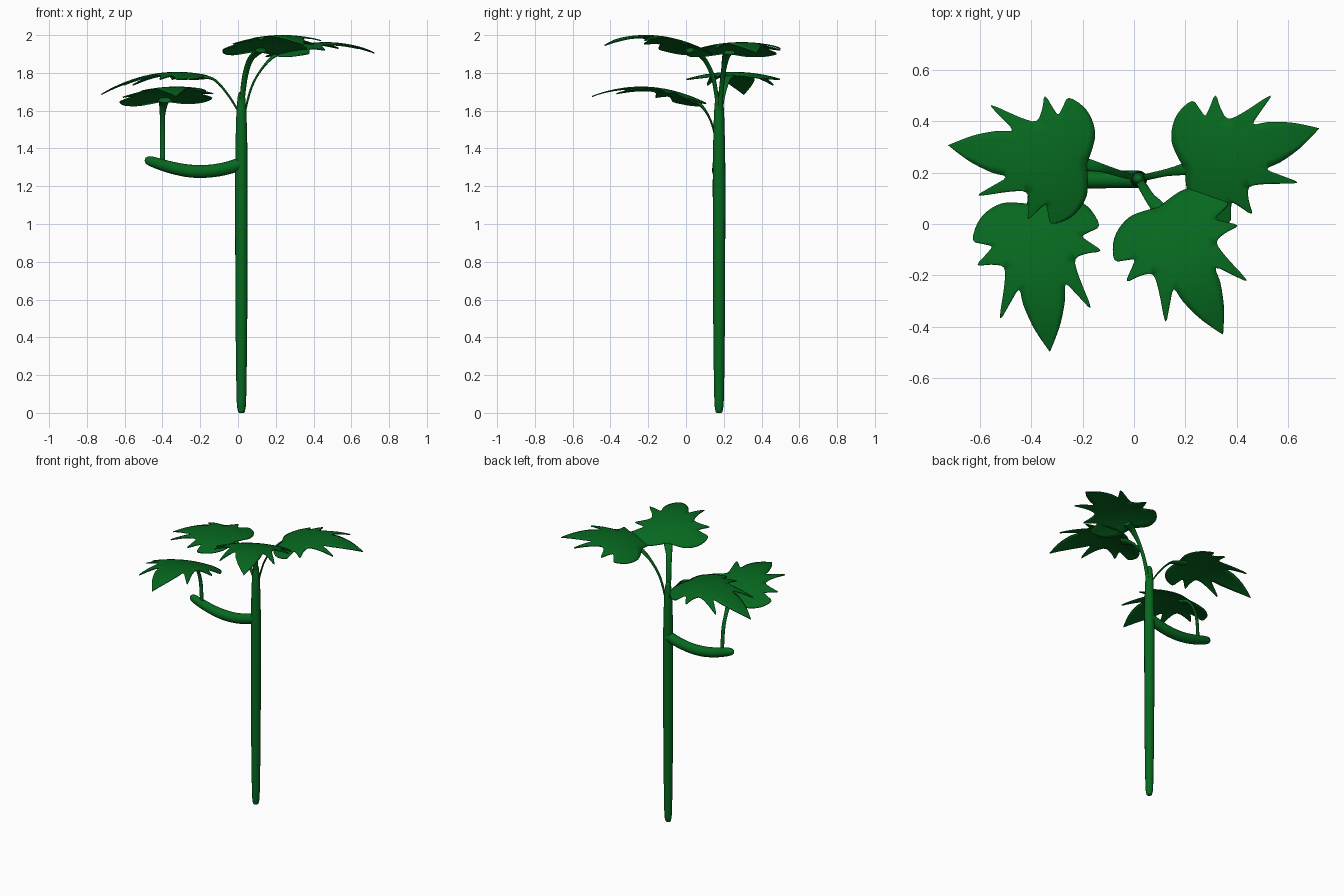
import bpy, bmesh, math
from mathutils import Vector

if "Cube" in bpy.data.objects:
    bpy.data.objects.remove(bpy.data.objects["Cube"])

green = bpy.data.materials.new("leaf_green")
green.diffuse_color = (0.002, 0.14, 0.014, 1)
green.use_nodes = True
green.node_tree.nodes["Principled BSDF"].inputs["Base Color"].default_value = green.diffuse_color


def finish(name, bm, angle):
    bmesh.ops.recalc_face_normals(bm, faces=bm.faces)
    me = bpy.data.meshes.new(name)
    bm.to_mesh(me)
    bm.free()
    me.materials.append(green)
    ob = bpy.data.objects.new(name, me)
    bpy.context.collection.objects.link(ob)
    bpy.ops.object.select_all(action='DESELECT')
    ob.select_set(True)
    bpy.context.view_layer.objects.active = ob
    bpy.ops.object.shade_smooth_by_angle(angle=math.radians(angle))
    return ob


def spline(pts, n):
    """Catmull-Rom samples through points."""
    p = [Vector(q) for q in pts]
    p = [2 * p[0] - p[1]] + p + [2 * p[-1] - p[-2]]
    out = []
    for i in range(1, len(p) - 2):
        a, b, c, d = p[i - 1:i + 3]
        for k in range(n):
            t = k / n
            out.append(0.5 * (2 * b + (c - a) * t + (2 * a - 5 * b + 4 * c - d) * t * t
                              + (3 * b - a - 3 * c + d) * t ** 3))
    return out + [p[-2]]


def tube(name, pts, flat=1.0, steps=4, sides=16):
    """Sweep an oval along (x, y, z, half width) points."""
    s = spline(pts, steps)
    c = [Vector(p[:3]) for p in s]
    run = c[-1] - c[0]
    side = Vector((-run.y, run.x, 0))
    side = side.normalized() if side.length > 1e-4 else Vector((1, 0, 0))
    bm = bmesh.new()
    rings = []
    for i, p in enumerate(c):
        tan = (c[min(i + 1, len(c) - 1)] - c[max(i - 1, 0)]).normalized()
        up = tan.cross(side).normalized()
        r = s[i][3]
        rings.append([bm.verts.new(p + side * r * math.cos(a) + up * r * flat * math.sin(a))
                      for a in (2 * math.pi * k / sides for k in range(sides))])
    for r0, r1 in zip(rings, rings[1:]):
        for k in range(sides):
            j = (k + 1) % sides
            bm.faces.new((r0[k], r0[j], r1[j], r1[k]))
    bm.faces.new(rings[0])
    bm.faces.new(rings[-1])
    return finish(name, bm, 60)


# half outline of the lobed leaf: distance along midrib, distance sideways
HALF = [(-.005, .0), (-.018, .06), (-.022, .12), (.0, .178), (.04, .222), (.1, .247),
        (.118, .212), (.132, .178), (.155, .198), (.194, .241), (.198, .19), (.215, .14),
        (.28, .146), (.4, .178), (.352, .135), (.303, .092), (.36, .082), (.44, .056),
        (.5, .026), (.545, 0)]


def leaf(name, base, tip, bulge, roll=0.0):
    base, tip = Vector(base), Vector(tip)
    d = tip - base
    n = Vector((-d.y, d.x, 0)).normalized()
    half = spline(HALF, 3)
    outline = half + [Vector((p.x, -p.y)) for p in reversed(half[1:-1])]
    # flat outline, divided, then arched into an umbrella shape
    bm = bmesh.new()
    face = bm.faces.new([bm.verts.new((p.x, p.y, 0)) for p in outline])
    bmesh.ops.triangulate(bm, faces=[face])
    bmesh.ops.subdivide_edges(bm, edges=[e for e in bm.edges if not e.is_boundary],
                              cuts=5, use_grid_fill=True)
    bmesh.ops.triangulate(bm, faces=bm.faces)
    bmesh.ops.beautify_fill(bm, faces=bm.faces, edges=bm.edges)
    for v in bm.verts:
        t, w = v.co.x / .545, v.co.y
        z = bulge * 4 * t * (1 - t) - .6 * w * w + roll * w
        v.co = base + d * t + n * w + Vector((0, 0, z))
    ob = finish(name, bm, 60)
    mod = ob.modifiers.new("thickness", 'SOLIDIFY')
    mod.thickness = .006
    mod.offset = 0


# trunk and side branch
X, Y = .018, .175
tube("trunk", [(X, Y, z, r) for z, r in [(0, .012), (.015, .02), (.1, .026), (.5, .031),
     (1, .033), (1.3, .033), (1.55, .028), (1.65, .022), (1.69, .016), (1.702, .006)]])
tube("side_branch", [(X, Y, 1.32, .034), (-.06, .174, 1.295, .034), (-.15, .173, 1.28, .034),
     (-.25, .172, 1.28, .034), (-.35, .171, 1.298, .032), (-.43, .17, 1.322, .029),
     (-.475, .17, 1.337, .023), (-.492, .17, 1.343, .008)])

# flattened leaf stalks, flaring where they meet the leaf
tube("left_stalk", [(X, .178, 1.57, .012), (-.05, .195, 1.68, .013), (-.12, .217, 1.76, .016),
     (-.18, .231, 1.779, .024), (-.23, .24, 1.785, .03)], .4)
tube("right_stalk", [(X + .01, .178, 1.56, .012), (.07, .188, 1.72, .013), (.125, .2, 1.82, .014),
     (.19, .213, 1.888, .022), (.25, .23, 1.908, .03)], .4)
tube("front_stalk", [(X, .17, 1.62, .016), (.035, .145, 1.77, .018), (.06, .105, 1.86, .02),
     (.093, .065, 1.901, .028), (.12, .02, 1.92, .034)], .4)
tube("branch_stalk", [(-.4, .165, 1.32, .013), (-.4, .153, 1.47, .014), (-.4, .12, 1.57, .014),
     (-.394, .07, 1.637, .024), (-.388, .02, 1.656, .034)], .4)

# leaves
leaf("left_leaf", (-.19, .233, 1.79), (-.724, .307, 1.685), .052)
leaf("right_leaf", (.204, .214, 1.905), (.722, .373, 1.905), .055)
leaf("front_leaf", (.1, .06, 1.917), (.347, -.431, 1.945), .066)
leaf("branch_leaf", (-.394, .07, 1.652), (-.328, -.498, 1.675), .06, .04)
